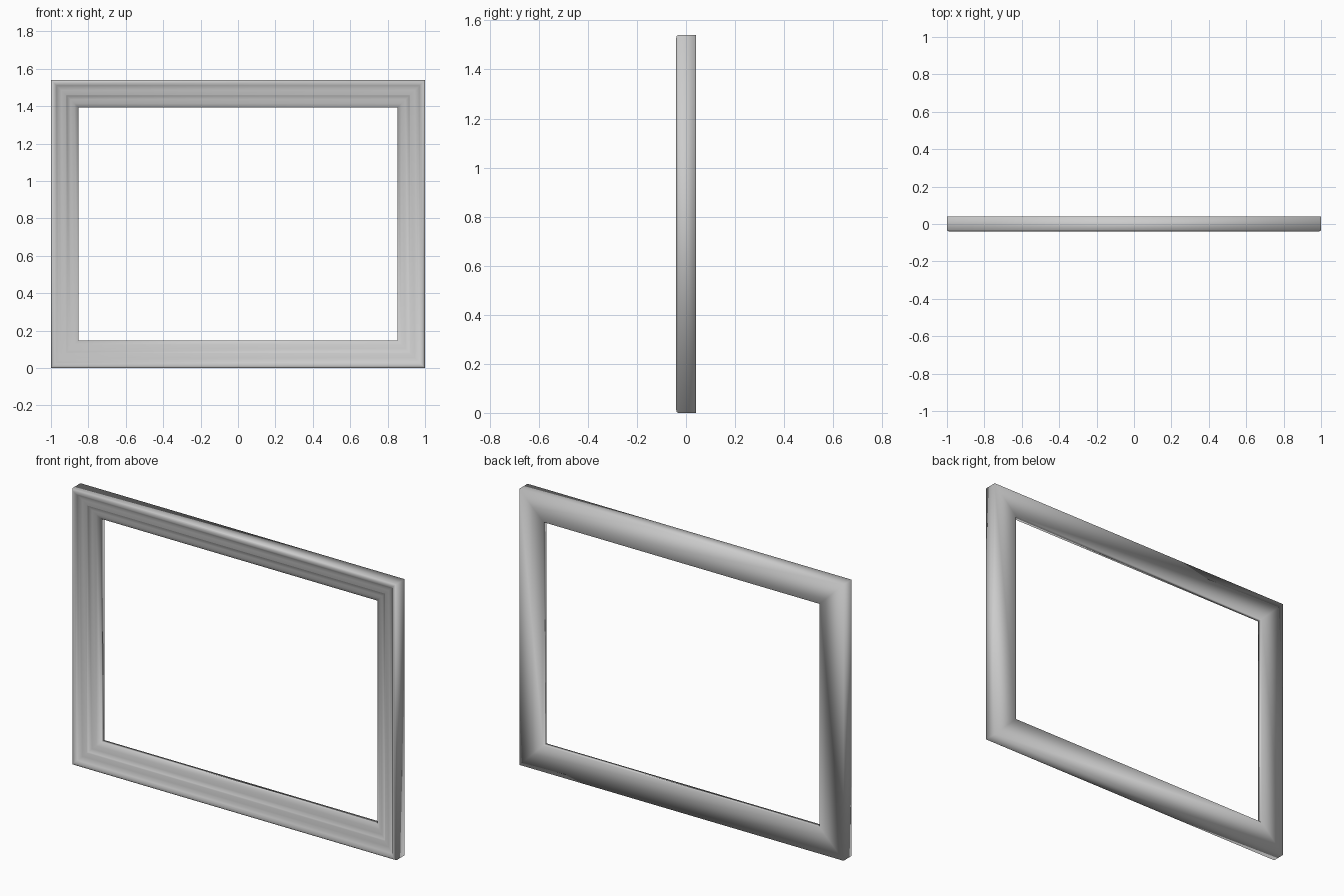
import bpy, bmesh

if "Cube" in bpy.data.objects:
    bpy.data.objects.remove(bpy.data.objects["Cube"])

HALF_W, HEIGHT = 1.0, 1.54

# Moulding cross-section: (distance inward from the outer edge, depth y)
profile = [
    (0.0, 0.04), (0.0, -0.032), (0.004, -0.038), (0.012, -0.04),
    (0.022, -0.038), (0.03, -0.031), (0.04, -0.025), (0.055, -0.021),
    (0.08, -0.018), (0.084, -0.013), (0.105, -0.008), (0.125, 0.0),
    (0.147, 0.009), (0.147, 0.04),
]


def ring(bm, inset, y):
    """Mitred rectangle of four corners at a given inset and depth."""
    x, lo, hi = HALF_W - inset, inset, HEIGHT - inset
    return [bm.verts.new((px, y, pz))
            for px, pz in ((-x, lo), (x, lo), (x, hi), (-x, hi))]


# Picture frame: sweep the closed profile around the four mitred corners
bm = bmesh.new()
rings = [ring(bm, d, y) for d, y in profile]
for i, a in enumerate(rings):
    b = rings[(i + 1) % len(rings)]
    for k in range(4):
        n = (k + 1) % 4
        bm.faces.new((a[k], a[n], b[n], b[k])).smooth = True
bmesh.ops.recalc_face_normals(bm, faces=bm.faces)

mesh = bpy.data.meshes.new("picture_frame")
bm.to_mesh(mesh)
bm.free()
frame = bpy.data.objects.new("picture_frame", mesh)
bpy.context.collection.objects.link(frame)
